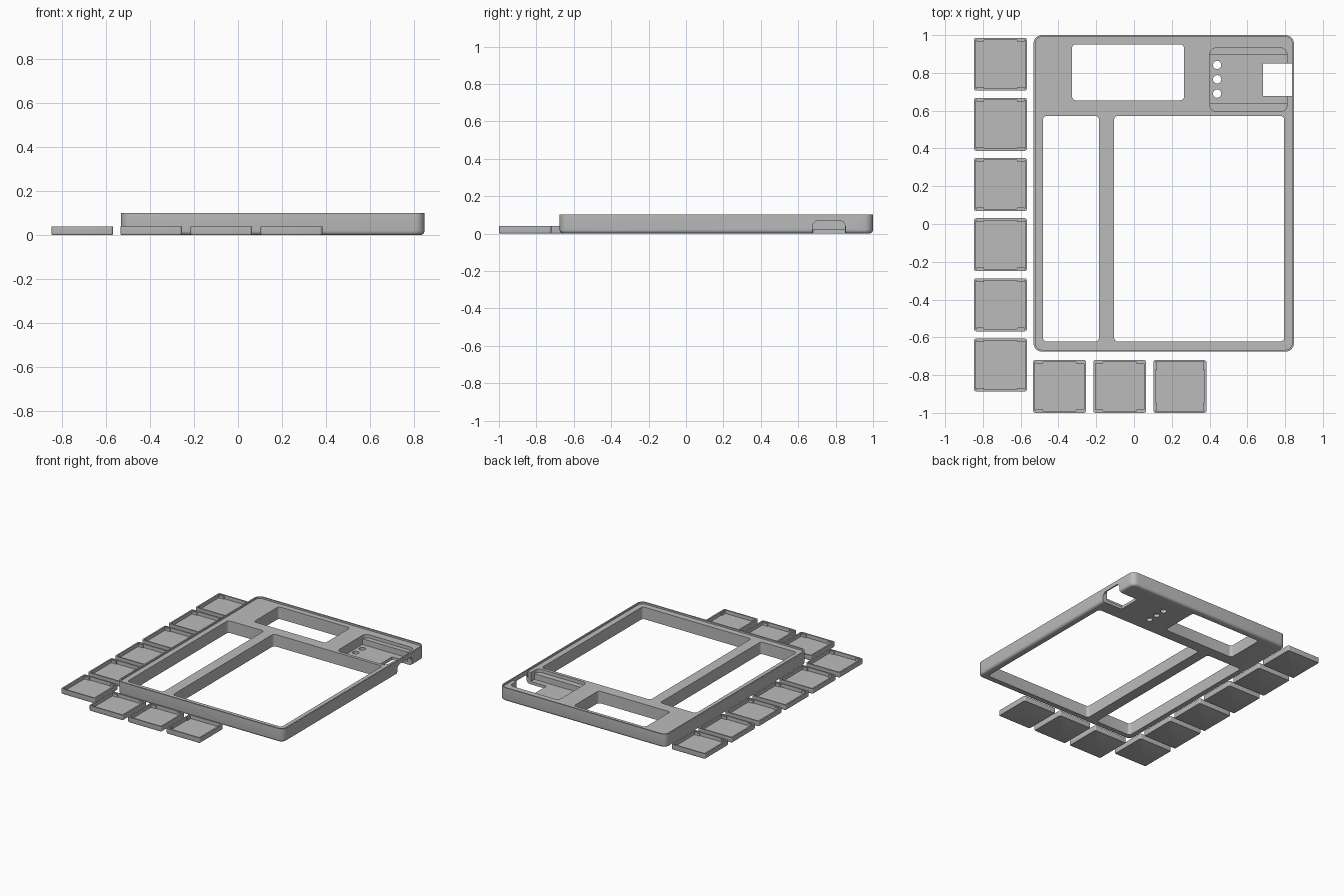
import bpy, bmesh, math

if "Cube" in bpy.data.objects:
    bpy.data.objects.remove(bpy.data.objects["Cube"])

grey = bpy.data.materials.new("plain_grey")
grey.diffuse_color = (0.5, 0.5, 0.5, 1)
grey.use_nodes = True
grey.node_tree.nodes["Principled BSDF"].inputs["Base Color"].default_value = grey.diffuse_color


def ring(x0, x1, y0, y1, r, n=6):
    """Rounded rectangle outline, counter-clockwise."""
    pts = []
    corners = [(x1 - r, y1 - r), (x0 + r, y1 - r), (x0 + r, y0 + r), (x1 - r, y0 + r)]
    for k, (cx, cy) in enumerate(corners):
        for i in range(n + 1):
            a = math.pi / 2 * (k + i / n)
            pts.append((cx + r * math.cos(a), cy + r * math.sin(a)))
    return pts


def loft(name, rect, r, steps, sideways=False):
    """Stack of rounded rectangles; steps holds (inset, z). Both ends are capped."""
    x0, x1, y0, y1 = rect
    bm = bmesh.new()
    rows = []
    for d, z in steps:
        pts = ring(x0 + d, x1 - d, y0 + d, y1 - d, max(r - d, 0.002))
        rows.append([bm.verts.new((z, y, x) if sideways else (x, y, z)) for x, y in pts])
    for a, b in zip(rows, rows[1:]):
        for i in range(len(a)):
            j = (i + 1) % len(a)
            bm.faces.new((a[i], a[j], b[j], b[i]))
    bm.faces.new(rows[0][::-1])
    bm.faces.new(rows[-1])
    bmesh.ops.recalc_face_normals(bm, faces=bm.faces[:])
    me = bpy.data.meshes.new(name)
    bm.to_mesh(me)
    bm.free()
    me.materials.append(grey)
    ob = bpy.data.objects.new(name, me)
    bpy.context.collection.objects.link(ob)
    return ob


def activate(ob):
    bpy.ops.object.select_all(action='DESELECT')
    ob.select_set(True)
    bpy.context.view_layer.objects.active = ob


def cut(target, cutter):
    mod = target.modifiers.new("cut", 'BOOLEAN')
    mod.operation = 'DIFFERENCE'
    mod.solver = 'EXACT'
    mod.object = cutter
    activate(target)
    bpy.ops.object.modifier_apply(modifier=mod.name)
    bpy.data.objects.remove(cutter)


def fillet(r, n=4):
    """Steps of a rounded bottom edge."""
    return [(r * (1 - math.sin(a)), r * (1 - math.cos(a)))
            for a in (math.pi / 2 * i / n for i in range(n + 1))]


# Case frame: rounded bottom edge, thin raised lip around the top
H, LIP, DECK = 0.102, 0.01, 0.09
frame = loft("case_frame", (-0.532, 0.847, -0.676, 1.0), 0.045,
             fillet(0.02) + [(0, H), (LIP, H), (LIP, DECK)])

# Window openings
through = [(0, -0.1), (0, 0.3)]
for rect in [(-0.328, 0.265, 0.655, 0.95),
             (-0.482, -0.185, -0.622, 0.572),
             (-0.105, 0.795, -0.622, 0.572)]:
    cut(frame, loft("window_cutter", rect, 0.02, through))

# Circuit pocket: shallow ledges and a deep middle
cut(frame, loft("ledge_cutter", (0.402, 0.81, 0.595, 0.932), 0.035, [(0, 0.065), (0, 0.3)]))
cut(frame, loft("pocket_cutter", (0.402, 0.81, 0.637, 0.898), 0.003, [(0, 0.022), (0, 0.3)]))

# Connector notch through the floor, and arched port through the side wall
cut(frame, loft("notch_cutter", (0.682, 0.837, 0.677, 0.85), 0.002, through))
cut(frame, loft("port_cutter", (-0.1, 0.07, 0.675, 0.852), 0.035,
                [(0, 0.825), (0, 0.95)], sideways=True))

# Three button holes in the pocket floor
for y in (0.69, 0.766, 0.842):
    cut(frame, loft("hole_cutter", (0.418, 0.462, y - 0.022, y + 0.022), 0.0219, through))

activate(frame)
bpy.ops.object.shade_smooth_by_angle(angle=math.radians(30))


# Key caps: shallow trays with small clip ridges near the corners
def key_cap(cx, cy, turned=False):
    h = 0.14
    tray = loft("key_cap", (-h, h, -h, h), 0.012,
                fillet(0.008, 3) + [(0, 0.04), (0.011, 0.04), (0.011, 0.014)])
    parts = [tray]
    for sx in (-1, 1):
        for sy in (-1, 1):
            x, y = sx * 0.108, sy * 0.126
            parts.append(loft("clip", (x - 0.02, x + 0.02, y - 0.005, y + 0.005), 0.002,
                              [(0, 0.012), (0, 0.034)]))
    activate(tray)
    for p in parts:
        p.select_set(True)
    bpy.ops.object.join()
    tray.location = (cx, cy, 0)
    if turned:
        tray.rotation_euler.z = math.pi / 2
    bpy.ops.object.shade_smooth_by_angle(angle=math.radians(30))


for i in range(6):
    key_cap(-0.707, 0.846 - 0.3185 * i)
for i in range(3):
    key_cap(-0.394 + 0.3185 * i, -0.86, turned=(i == 2))
